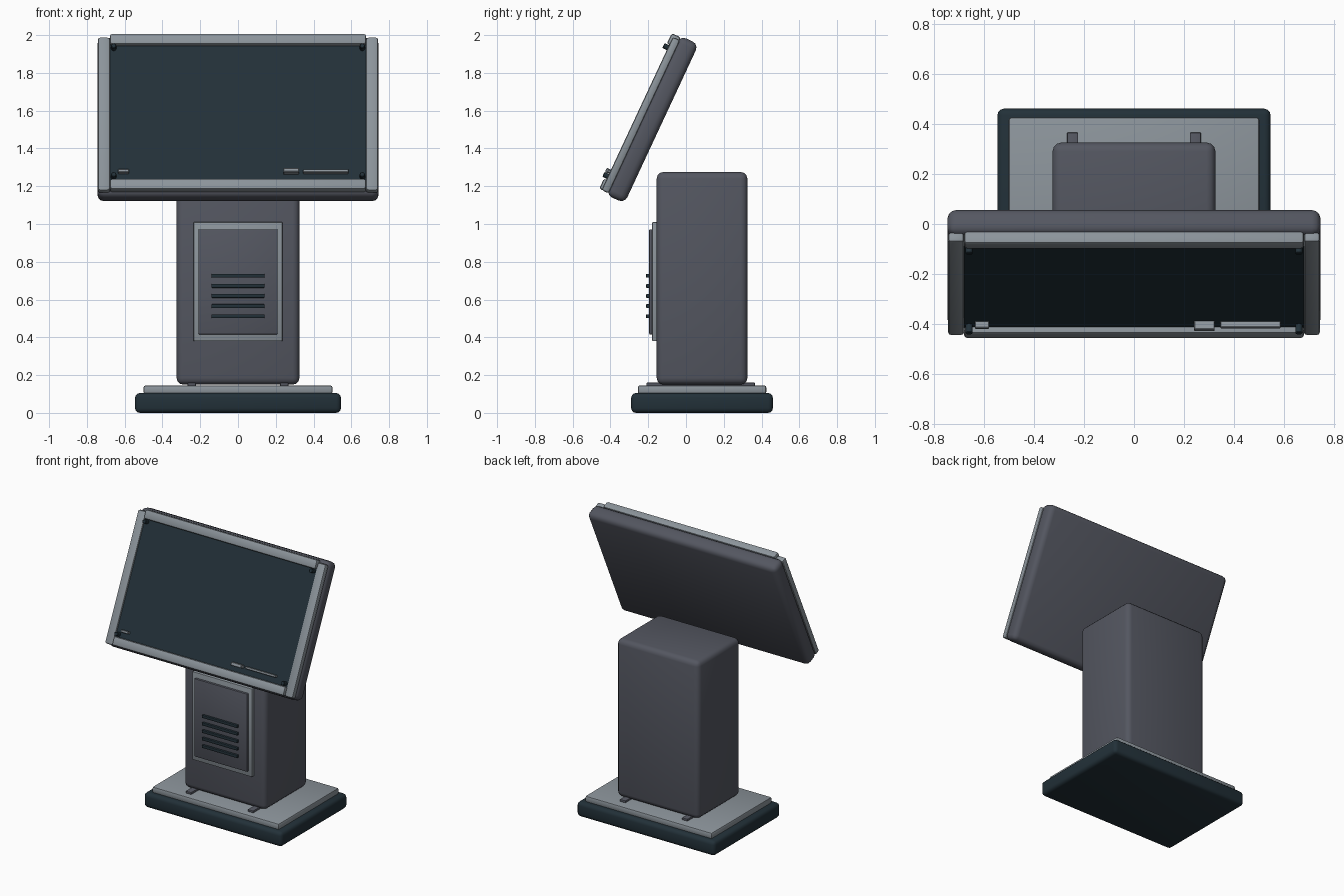
import bpy
import math
from mathutils import Matrix

cube = bpy.data.objects.get("Cube")
if cube:
    bpy.data.objects.remove(cube, do_unlink=True)


def material(name, rgb):
    m = bpy.data.materials.new(name)
    m.use_nodes = True
    colour = (*rgb, 1)
    m.diffuse_color = colour
    m.node_tree.nodes["Principled BSDF"].inputs["Base Color"].default_value = colour
    return m


navy = material("dark navy", (0.016, 0.03, 0.04))
slate = material("slate grey", (0.088, 0.094, 0.118))
silver = material("light grey", (0.26, 0.295, 0.325))

TILT = Matrix.Rotation(math.radians(-25), 4, 'X')


def finish(ob, mat, bevel, segments, tilted):
    ob.data.materials.append(mat)
    if bevel:
        mod = ob.modifiers.new("rounded_edges", 'BEVEL')
        mod.width = bevel
        mod.segments = segments
        mod.limit_method = 'ANGLE'
        bpy.ops.object.modifier_apply(modifier=mod.name)
    bpy.ops.object.shade_smooth_by_angle(angle=math.radians(35))
    if tilted:
        ob.matrix_world = TILT @ ob.matrix_world
    return ob


def box(name, x, y, z, mat, bevel=0.0, segments=2, tilted=False):
    """Rounded box from (min, max) ranges; tilted parts lean back with the head."""
    ranges = (x, y, z)
    bpy.ops.mesh.primitive_cube_add(size=1, location=[sum(r) / 2 for r in ranges])
    ob = bpy.context.object
    ob.name = name
    ob.scale = [r[1] - r[0] for r in ranges]
    bpy.ops.object.transform_apply(location=False, rotation=False, scale=True)
    return finish(ob, mat, bevel, segments, tilted)


# Base and its top plate
box("base", (-.545, .545), (-.29, .46), (0, .105), navy, .025, 3)
box("base_plate", (-.5, .5), (-.255, .425), (.1, .145), silver, .01)

# Mounting rails that peek out under the pedestal
for side, x in (("right", -.245), ("left", .245)):
    box(side + "_mounting_rail", (x - .022, x + .022), (-.21, .365), (.143, .16), slate, .004)

# Pedestal
box("pedestal", (-.325, .325), (-.155, .325), (.15, 1.275), slate, .035, 3)

# Front service panel with vent slats
box("panel_frame", (-.236, .236), (-.18, -.15), (.38, 1.01), silver, .006)
box("panel_door", (-.21, .21), (-.195, -.17), (.415, .972), slate, .006)
for i in range(5):
    z = .512 + i * .0535
    box(f"vent_slat_{i + 1}", (-.14, .14), (-.211, -.19), (z - .01, z + .01), navy, .003)

# Head housing, laid out upright and then leaned back
box("head_housing", (-.745, .745), (-.872, -.764), (.868, 1.797), slate, .035, 3, True)

# Screen and surrounding trim
box("screen", (-.678, .678), (-.893, -.86), (.92, 1.75), navy, 0, 1, True)
box("top_trim", (-.678, .678), (-.918, -.865), (1.728, 1.79), silver, .012, 2, True)
box("bottom_trim", (-.678, .678), (-.918, -.865), (.882, .942), silver, .012, 2, True)
for side, s in (("right", -1), ("left", 1)):
    box(side + "_trim", sorted((s * .678, s * .742)), (-.904, -.862), (.88, 1.775), silver, .012, 2, True)

# Corner fasteners on the screen
for row, z in (("lower", .96), ("upper", 1.712)):
    for side, x in (("right", -.658), ("left", .658)):
        bpy.ops.mesh.primitive_cylinder_add(vertices=12, radius=.014, depth=.04,
                                            location=(x, -.91, z), rotation=(math.pi / 2, 0, 0))
        fastener = bpy.context.object
        fastener.name = f"{row}_{side}_fastener"
        bpy.context.view_layer.update()
        finish(fastener, navy, .003, 1, True)

# Indicator strips along the bottom of the screen
box("status_strip", (-.635, -.578), (-.92, -.89), (.979, .996), silver, .003, 1, True)
box("card_slot", (.24, .322), (-.928, -.89), (.976, .999), silver, .003, 1, True)
box("label_strip", (.345, .585), (-.918, -.89), (.98, .996), silver, .003, 1, True)
